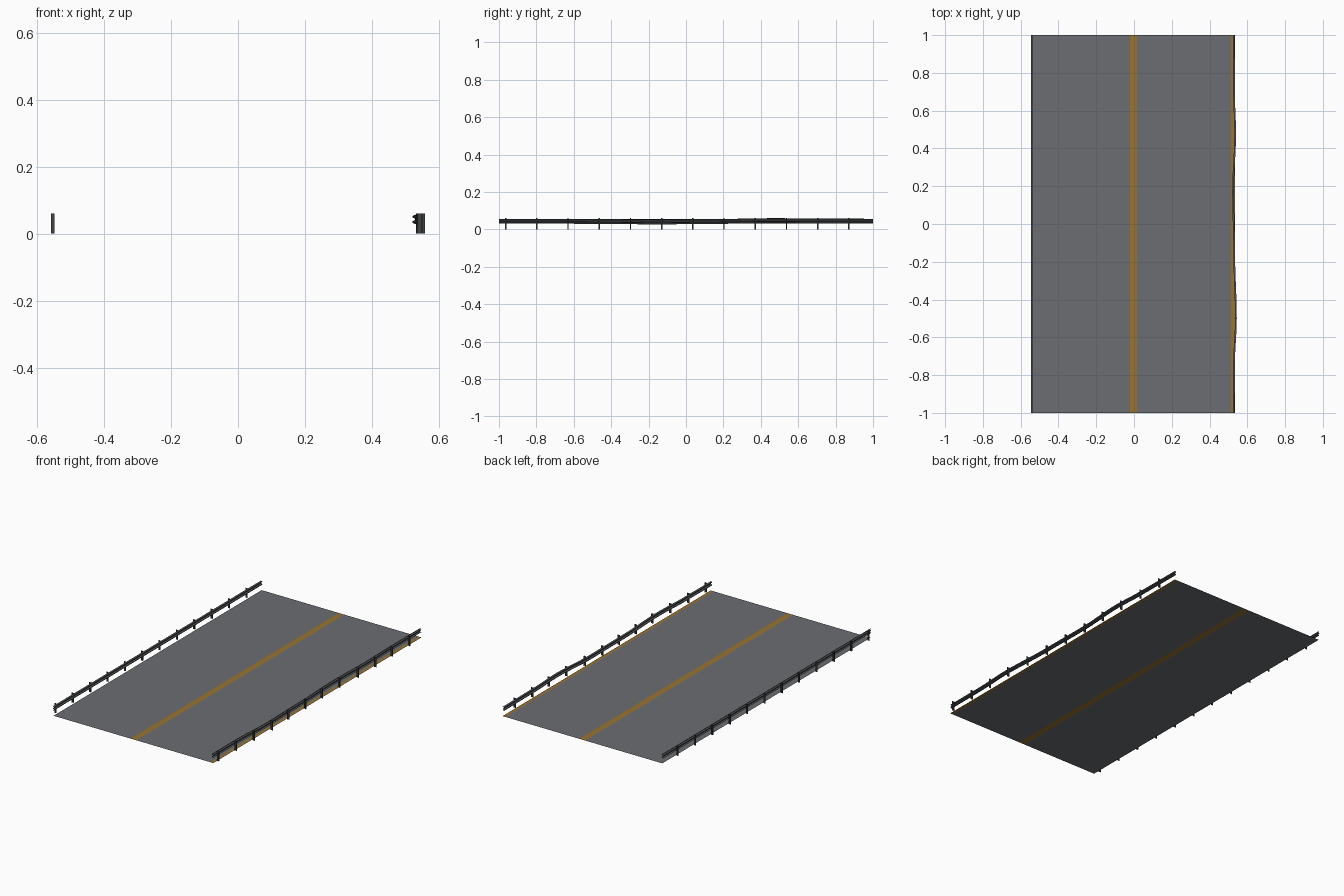
import bpy, math

if "Cube" in bpy.data.objects:
    bpy.data.objects.remove(bpy.data.objects["Cube"])


def material(name, rgb):
    m = bpy.data.materials.new(name)
    m.diffuse_color = (*rgb, 1)
    m.use_nodes = True
    m.node_tree.nodes["Principled BSDF"].inputs["Base Color"].default_value = m.diffuse_color
    return m


ASPHALT = material("asphalt grey", (0.145, 0.155, 0.165))
ORANGE = material("line orange", (0.32, 0.175, 0.03))
STEEL = material("rail steel", (0.085, 0.09, 0.095))
POST = material("post dark steel", (0.05, 0.053, 0.056))


def build(name, verts, faces, mats, indices=None):
    me = bpy.data.meshes.new(name)
    me.from_pydata(verts, [], faces)
    for m in mats:
        me.materials.append(m)
    for i, p in enumerate(me.polygons):
        p.material_index = indices[i] if indices else 0
    ob = bpy.data.objects.new(name, me)
    bpy.context.collection.objects.link(ob)
    return ob


# Road: one flat sheet cut lengthwise into lanes and painted lines
xs = [-0.541, -0.021, 0.016, 0.514, 0.534]
verts = [(x, y, 0) for x in xs for y in (-1, 1)]
faces = [(2 * i, 2 * i + 2, 2 * i + 3, 2 * i + 1) for i in range(len(xs) - 1)]
build("road", verts, faces, [ASPHALT, ORANGE], [0, 1, 0, 1])

# Dents of the damaged right barrier: y, sideways shift, height shift
DENTS = [(-1, -.013, 0), (-.75, -.012, 0), (-.5, -.002, -.001), (-.15, -.011, -.004),
         (.17, -.017, -.001), (.48, -.006, .003), (.7, -.012, .001), (1, -.013, 0)]


def dent(y):
    for (y0, a0, b0), (y1, a1, b1) in zip(DENTS, DENTS[1:]):
        if y <= y1:
            t = (1 - math.cos(math.pi * (y - y0) / (y1 - y0))) / 2
            return a0 + (a1 - a0) * t, b0 + (b1 - b0) * t
    return DENTS[-1][1:]


# W-shaped beam section: distance from the centre line, height
BEAM = [(.546, .031), (.537, .034), (.537, .038), (.545, .042),
        (.545, .046), (.537, .050), (.537, .054), (.546, .057)]
POST_Y = [-0.964 + 0.1668 * i for i in range(12)]


def barrier(side, label, dented):
    shift = dent if dented else (lambda y: (0, 0))
    # Rail swept along the road edge
    steps = 48 if dented else 1
    verts, faces, n = [], [], len(BEAM)
    for i in range(steps + 1):
        y = -1 + 2 * i / steps
        dx, dz = shift(y)
        verts += [(side * (x + dx), y, z + dz) for x, z in BEAM]
    for i in range(steps):
        for j in range(n - 1):
            a = i * n + j
            f = (a, a + 1, a + n + 1, a + n)
            faces.append(f if side > 0 else f[::-1])
    build(label + "_rail", verts, faces, [STEEL])

    # Open I-section posts: two flanges and a web, made of thin sheets
    verts, faces = [], []
    for y in POST_Y:
        dx, _ = shift(y)
        x0, x1, h = .548 + dx, .558 + dx, .0035
        if dented:
            x1 = min(x1 + .002, .558)
        for (xa, ya), (xb, yb) in (((x0, y - h), (x0, y + h)),
                                   ((x1, y - h), (x1, y + h)),
                                   ((x0, y), (x1, y))):
            k = len(verts)
            verts += [(side * xa, ya, 0), (side * xb, yb, 0),
                      (side * xb, yb, .06), (side * xa, ya, .06)]
            faces.append((k, k + 1, k + 2, k + 3))
    build(label + "_posts", verts, faces, [POST])


barrier(-1, "left_barrier", False)
barrier(1, "right_barrier", True)
